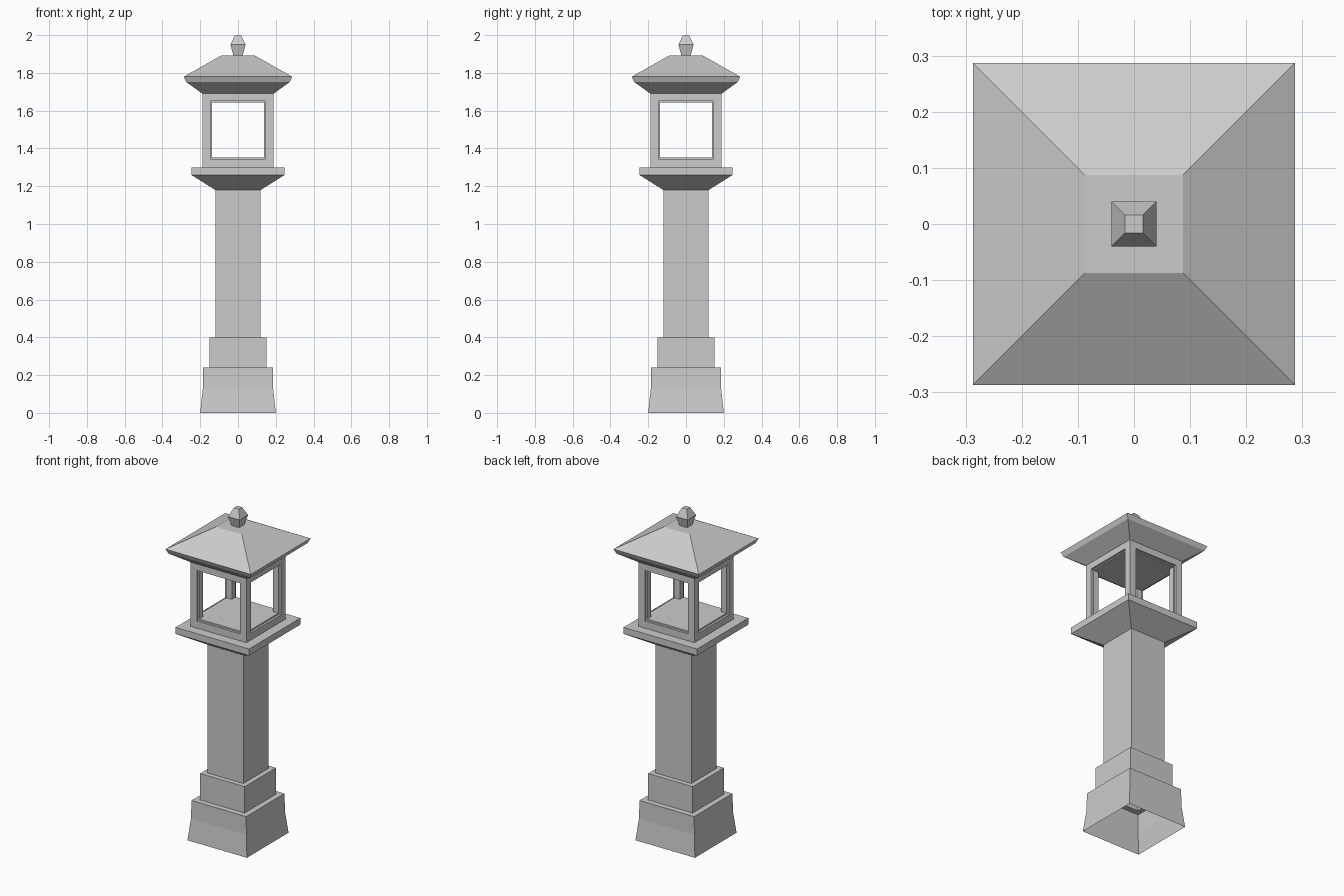
import bpy, bmesh

if "Cube" in bpy.data.objects:
    bpy.data.objects.remove(bpy.data.objects["Cube"])


def loft(name, profile, cap_bottom=True):
    """Stack of square rings given as (half width, height)."""
    bm = bmesh.new()
    rings = [[bm.verts.new((sx * h, sy * h, z))
              for sx, sy in ((-1, -1), (1, -1), (1, 1), (-1, 1))]
             for h, z in profile]
    for a, b in zip(rings, rings[1:]):
        for i in range(4):
            j = (i + 1) % 4
            bm.faces.new((a[i], a[j], b[j], b[i]))
    bm.faces.new(rings[-1])
    if cap_bottom:
        bm.faces.new(rings[0][::-1])
    return finish(name, bm)


def boxes(name, bounds):
    """One object made of axis-aligned boxes (min corner, max corner)."""
    bm = bmesh.new()
    for lo, hi in bounds:
        for v in bmesh.ops.create_cube(bm, size=1)['verts']:
            v.co = [lo[k] if v.co[k] < 0 else hi[k] for k in range(3)]
    return finish(name, bm)


def finish(name, bm):
    mesh = bpy.data.meshes.new(name)
    bm.to_mesh(mesh)
    bm.free()
    ob = bpy.data.objects.new(name, mesh)
    bpy.context.collection.objects.link(ob)
    return ob


# Pedestal, shaft and platform: one shell, open underneath
loft("pillar", [(.20, 0), (.186, .13), (.184, .24), (.15, .24), (.15, .40),
                (.12, .40), (.12, 1.18), (.247, 1.26), (.247, 1.30)], False)

# Lantern chamber with open windows on all four sides
chamber = loft("lantern_chamber", [(.188, 1.30), (.188, 1.69)])
w, r, d = .138, .145, .175   # window half width, rebate half width, rebate depth
cutters = [
    boxes("window_cutter_x", [((-.3, -w, 1.352), (.3, w, 1.643))]),
    boxes("window_cutter_y", [((-w, -.3, 1.352), (w, .3, 1.643))]),
    boxes("rebate_cutter_x", [((-.3, -r, 1.343), (-d, r, 1.65)),
                              ((d, -r, 1.343), (.3, r, 1.65))]),
    boxes("rebate_cutter_y", [((-r, -.3, 1.343), (r, -d, 1.65)),
                              ((-r, d, 1.343), (r, .3, 1.65))]),
]
for c in cutters:
    c.hide_render = True
    c.display_type = 'WIRE'
    m = chamber.modifiers.new(c.name, 'BOOLEAN')
    m.operation = 'DIFFERENCE'
    m.solver = 'EXACT'
    m.object = c

# Hipped roof with flared eaves
loft("roof", [(.188, 1.69), (.275, 1.752), (.287, 1.78), (.087, 1.893)])

# Finial
loft("finial", [(.024, 1.89), (.04, 1.95), (.016, 2.0)])
